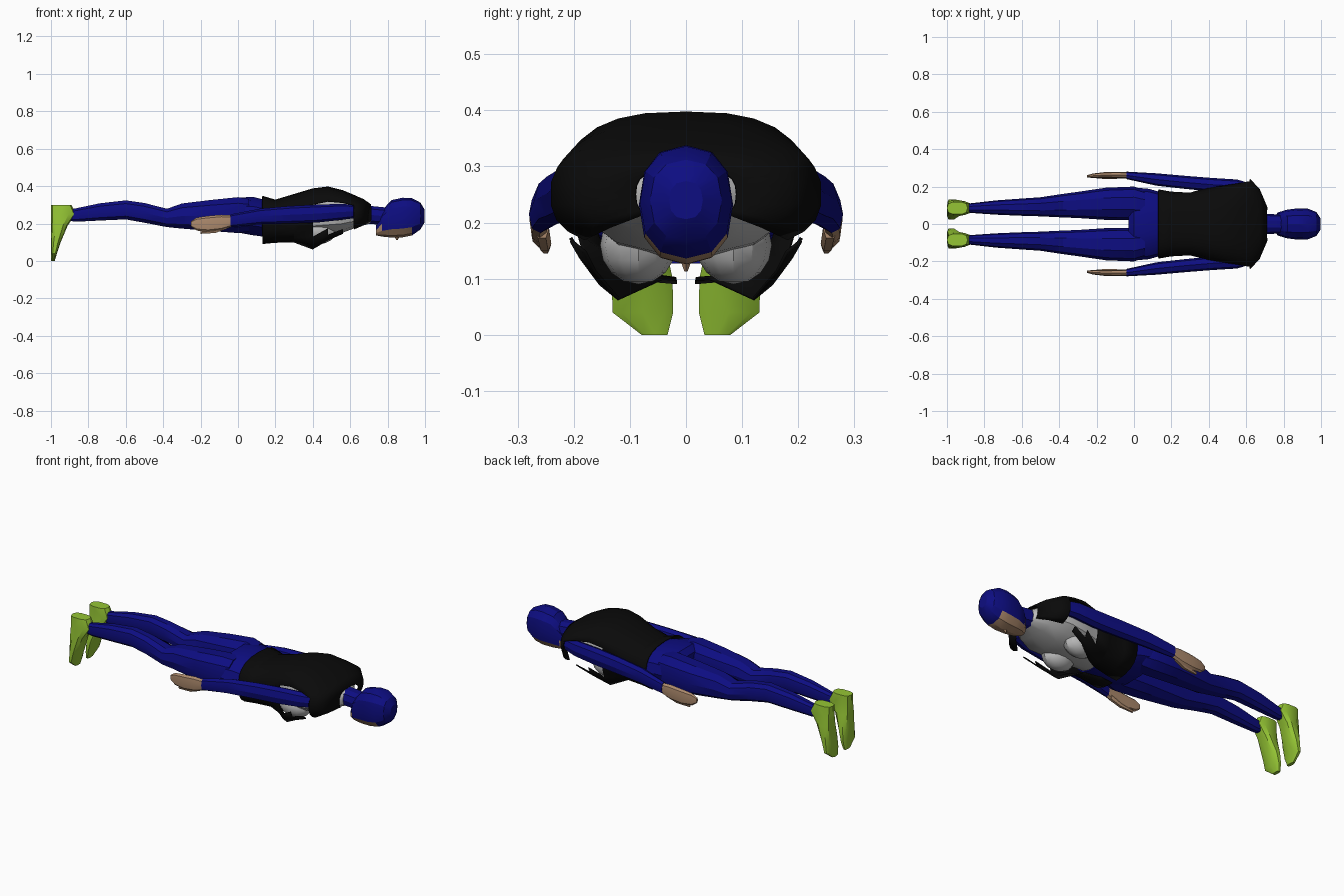
import bpy, bmesh, math

if "Cube" in bpy.data.objects:
    bpy.data.objects.remove(bpy.data.objects["Cube"], do_unlink=True)


def material(name, colour):
    mat = bpy.data.materials.new(name)
    mat.use_nodes = True
    mat.diffuse_color = (*colour, 1)
    mat.node_tree.nodes["Principled BSDF"].inputs["Base Color"].default_value = (*colour, 1)
    return mat


BLUE = material("navy blue", (0.004, 0.004, 0.22))
BLACK = material("jacket black", (0.003, 0.003, 0.003))
SKIN = material("skin tan", (0.41, 0.25, 0.15))
GREEN = material("lime green", (0.3, 0.56, 0.035))
WHITE = material("shirt grey", (0.5, 0.5, 0.5))


def power(value, exponent):
    return math.copysign(abs(value) ** exponent, value)


def finish(name, bm, mats, mirror=False):
    """Turn a bmesh into a shaded object, optionally mirrored across y."""
    mesh = bpy.data.meshes.new(name)
    bm.to_mesh(mesh)
    bm.free()
    for mat in mats:
        mesh.materials.append(mat)
    obj = bpy.data.objects.new(name, mesh)
    bpy.context.collection.objects.link(obj)
    bpy.ops.object.select_all(action="DESELECT")
    obj.select_set(True)
    bpy.context.view_layer.objects.active = obj
    bpy.ops.object.shade_smooth_by_angle(angle=math.radians(28))
    if mirror:
        mod = obj.modifiers.new("mirror", "MIRROR")
        mod.use_axis = (False, True, False)
    return obj


def loft(name, rings, mats, mirror=False, axis="X", sides=10, shape=0.85, rule=None):
    """Skin rings of (x, y, z, half width, half height) set across an axis."""
    bm = bmesh.new()
    loops = []
    for x, y, z, a, b in rings:
        loop = []
        for i in range(sides):
            t = math.tau * i / sides
            u, v = a * power(math.cos(t), shape), b * power(math.sin(t), shape)
            offset = (0, u, v) if axis == "X" else (u, v, 0)
            loop.append(bm.verts.new((x + offset[0], y + offset[1], z + offset[2])))
        loops.append(loop)
    for low, high in zip(loops, loops[1:]):
        for i in range(sides):
            j = (i + 1) % sides
            bm.faces.new((low[i], low[j], high[j], high[i]))
    bm.faces.new(loops[0])
    bm.faces.new(loops[-1])
    bmesh.ops.recalc_face_normals(bm, faces=bm.faces)
    if rule:
        for face in bm.faces:
            face.material_index = rule(face.calc_center_median())
    return finish(name, bm, mats, mirror)


# Legs and hips
loft("legs", [
    (-0.91, 0.085, 0.245, 0.022, 0.03),
    (-0.87, 0.085, 0.245, 0.026, 0.037),
    (-0.74, 0.088, 0.262, 0.038, 0.048),
    (-0.6, 0.09, 0.273, 0.046, 0.053),
    (-0.5, 0.092, 0.257, 0.051, 0.055),
    (-0.38, 0.098, 0.23, 0.063, 0.051),
    (-0.3, 0.102, 0.24, 0.07, 0.07),
    (-0.15, 0.108, 0.243, 0.086, 0.086),
    (0, 0.11, 0.245, 0.09, 0.1),
    (0.06, 0.1, 0.245, 0.08, 0.09),
], [BLUE], mirror=True)

loft("hips", [
    (-0.03, 0, 0.25, 0.15, 0.06),
    (0, 0, 0.245, 0.195, 0.095),
    (0.08, 0, 0.24, 0.188, 0.105),
    (0.16, 0, 0.225, 0.165, 0.1),
    (0.26, 0, 0.22, 0.145, 0.095),
], [BLUE], sides=14)

# Shoes, with the toes pointing down
loft("shoes", [
    (-0.945, 0.085, 0.3, 0.055, 0.034),
    (-0.934, 0.085, 0.25, 0.066, 0.038),
    (-0.955, 0.085, 0.19, 0.045, 0.044),
    (-0.974, 0.078, 0.1, 0.026, 0.056),
    (-0.984, 0.077, 0.04, 0.016, 0.056),
    (-0.99, 0.056, 0, 0.01, 0.024),
], [GREEN], mirror=True, axis="Z", shape=0.7)

# Shirt
loft("shirt", [
    (0.22, 0, 0.22, 0.14, 0.09),
    (0.3, 0, 0.23, 0.14, 0.1),
    (0.42, 0, 0.245, 0.17, 0.115),
    (0.55, 0, 0.25, 0.185, 0.105),
    (0.64, 0, 0.25, 0.15, 0.07),
    (0.71, 0, 0.245, 0.055, 0.045),
], [WHITE], sides=14)

chest = bmesh.new()
bmesh.ops.create_uvsphere(chest, u_segments=12, v_segments=8, radius=1)
for v in chest.verts:
    v.co = (0.43 + v.co.x * 0.095, 0.085 + v.co.y * 0.068, 0.16 + v.co.z * 0.07)
finish("shirt_chest", chest, [WHITE], mirror=True)

# Open sleeveless jacket: x, half width, middle height, rise, drop, front gap angle
panels = [
    (0.13, 0.182, 0.22, 0.125, 0.127, 0.04),
    (0.2, 0.17, 0.21, 0.115, 0.11, 0.05),
    (0.3, 0.165, 0.23, 0.125, 0.13, 0.15),
    (0.4, 0.195, 0.25, 0.135, 0.21, 0.55),
    (0.48, 0.215, 0.25, 0.145, 0.175, 0.75),
    (0.56, 0.23, 0.25, 0.125, 0.135, 0.8),
    (0.62, 0.24, 0.25, 0.1, 0.1, 0.75),
    (0.67, 0.185, 0.25, 0.078, 0.07, 0.7),
    (0.71, 0.09, 0.25, 0.05, 0.05, 0.9),
]
SEGMENTS = 20
bm = bmesh.new()
rows = []
for x, half, middle, rise, drop, gap in panels:
    row = []
    for i in range(SEGMENTS + 1):
        t = (math.pi - gap) * (2 * i / SEGMENTS - 1)
        c = power(math.cos(t), 0.75)
        height = middle + c * (rise if c > 0 else drop)
        row.append(bm.verts.new((x, half * power(math.sin(t), 0.75), height)))
    rows.append(row)
for low, high in zip(rows, rows[1:]):
    for i in range(SEGMENTS):
        bm.faces.new((low[i], low[i + 1], high[i + 1], high[i]))
# Arm holes
holes = []
for face in bm.faces:
    p = face.calc_center_median()
    if 0.4 < p.x < 0.6 and abs(p.y) > 0.16 and 0.16 < p.z < 0.3:
        holes.append(face)
bmesh.ops.delete(bm, geom=holes, context="FACES")
bmesh.ops.recalc_face_normals(bm, faces=bm.faces)
jacket = finish("jacket", bm, [BLACK])
cloth = jacket.modifiers.new("cloth thickness", "SOLIDIFY")
cloth.thickness = 0.006
cloth.offset = 0

# Arms and hands
loft("arms", [
    (0.63, 0.185, 0.265, 0.03, 0.035),
    (0.55, 0.203, 0.262, 0.035, 0.043),
    (0.42, 0.21, 0.253, 0.036, 0.048),
    (0.28, 0.222, 0.247, 0.035, 0.047),
    (0.12, 0.238, 0.238, 0.033, 0.042),
    (-0.04, 0.26, 0.215, 0.02, 0.034),
], [BLUE], mirror=True, sides=8)

loft("hands", [
    (-0.02, 0.26, 0.215, 0.016, 0.028),
    (-0.09, 0.262, 0.205, 0.017, 0.042),
    (-0.16, 0.262, 0.198, 0.015, 0.043),
    (-0.22, 0.258, 0.197, 0.012, 0.035),
    (-0.25, 0.255, 0.198, 0.006, 0.015),
], [SKIN], mirror=True, sides=8)

loft("thumbs", [
    (-0.06, 0.257, 0.19, 0.013, 0.02),
    (-0.12, 0.252, 0.162, 0.012, 0.014),
    (-0.2, 0.25, 0.152, 0.007, 0.008),
], [SKIN], mirror=True, sides=6)

# Neck and hooded head, with the lower face bare
loft("neck", [
    (0.67, 0, 0.245, 0.058, 0.048),
    (0.72, 0, 0.245, 0.053, 0.05),
    (0.82, 0, 0.235, 0.05, 0.05),
], [BLUE])

loft("head", [
    (0.738, 0, 0.163, 0.028, 0.026),
    (0.77, 0, 0.2, 0.062, 0.07),
    (0.82, 0, 0.225, 0.077, 0.1),
    (0.88, 0, 0.232, 0.084, 0.106),
    (0.93, 0, 0.236, 0.082, 0.1),
    (0.975, 0, 0.24, 0.064, 0.072),
    (0.998, 0, 0.24, 0.03, 0.034),
], [BLUE, SKIN], sides=12, rule=lambda p: int(p.z < 0.187 and p.x < 0.93))

nose = bmesh.new()
bmesh.ops.create_cone(nose, segments=4, radius1=0.02, radius2=0.004, depth=0.03, cap_ends=True)
for v in nose.verts:
    v.co = (0.85 + v.co.x, v.co.y * 0.7, 0.128 - v.co.z)
bmesh.ops.recalc_face_normals(nose, faces=nose.faces)
finish("nose", nose, [SKIN])
